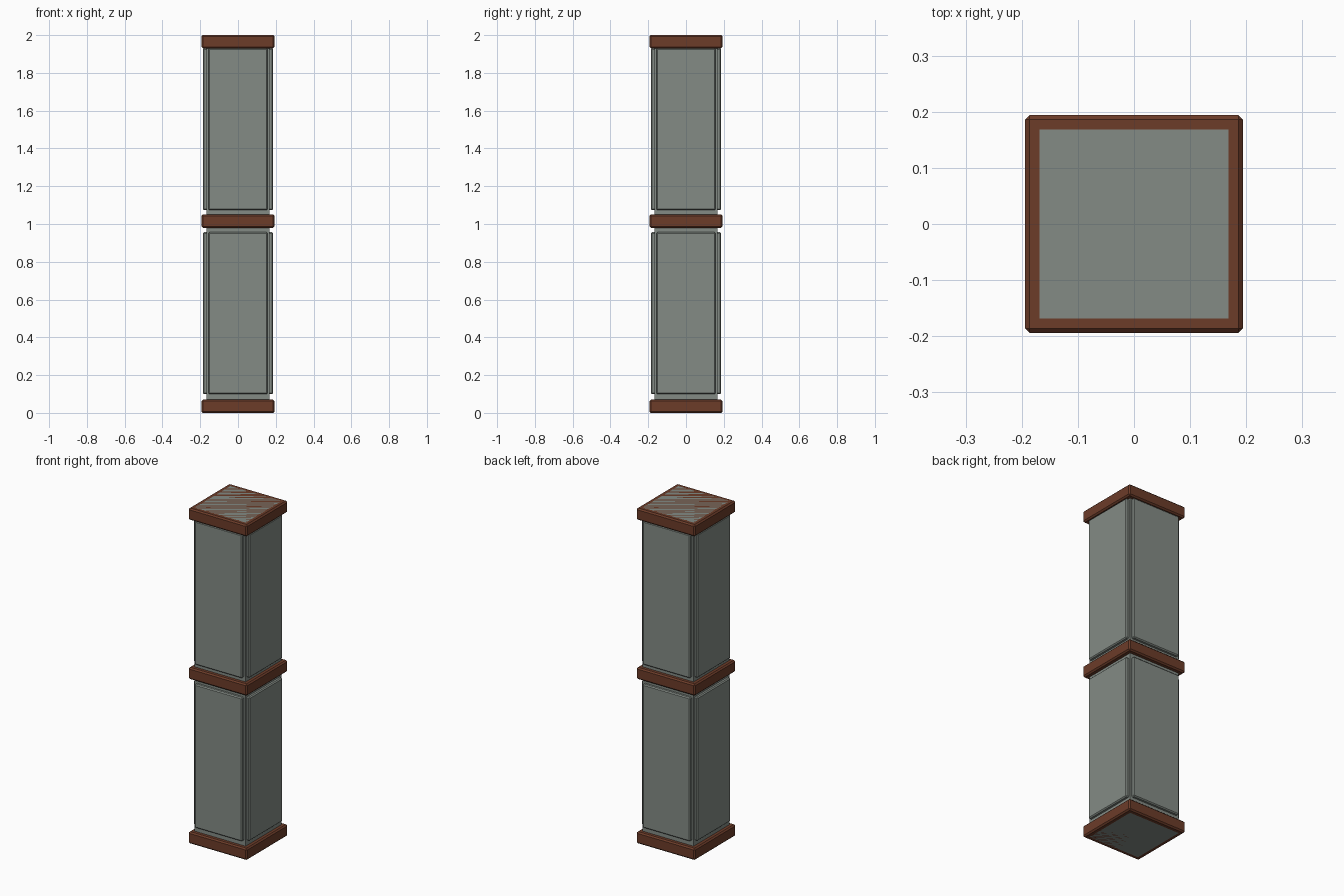
import bpy, math
from mathutils import Matrix

if "Cube" in bpy.data.objects:
    bpy.data.objects.remove(bpy.data.objects["Cube"])


def material(name, color):
    m = bpy.data.materials.new(name)
    m.diffuse_color = color
    m.use_nodes = True
    m.node_tree.nodes["Principled BSDF"].inputs["Base Color"].default_value = m.diffuse_color
    return m


stone = material("grey_green_stone", (0.23, 0.26, 0.235, 1))
rust = material("rust_brown", (0.15, 0.045, 0.022, 1))


def box(name, lo, hi, mat, bevel=0.0, angle=0.0):
    """Chamfered box between two corners, turned about the column axis."""
    bpy.ops.mesh.primitive_cube_add(size=1)
    ob = bpy.context.object
    ob.name = name
    size = [b - a for a, b in zip(lo, hi)]
    mid = [(a + b) / 2 for a, b in zip(lo, hi)]
    ob.data.transform(Matrix.Rotation(angle, 4, 'Z') @ Matrix.Translation(mid)
                      @ Matrix.Diagonal((*size, 1)))
    ob.data.materials.append(mat)
    if bevel:
        mod = ob.modifiers.new("chamfer", 'BEVEL')
        mod.width = bevel
        mod.segments = 1
    return ob


# Central shaft, full height
C = 0.168
box("shaft", (-C, -C, 0), (C, C, 2), stone)

# Brown bands at base, middle and top
B = 0.194
for name, z in (("base_band", 0.0), ("middle_band", 0.98), ("top_band", 1.93)):
    box(name, (-B, -B, z), (B, B, z + 0.07), rust, 0.008)

# Raised panels on all four faces, two tiers
P = 0.157
for tier, z in (("lower", 0.10), ("upper", 1.073)):
    for i, side in enumerate(("front", "right", "back", "left")):
        box(f"{tier}_{side}_panel", (-P, -0.186, z), (P, -0.15, z + 0.857),
            stone, 0.006, i * math.pi / 2)
